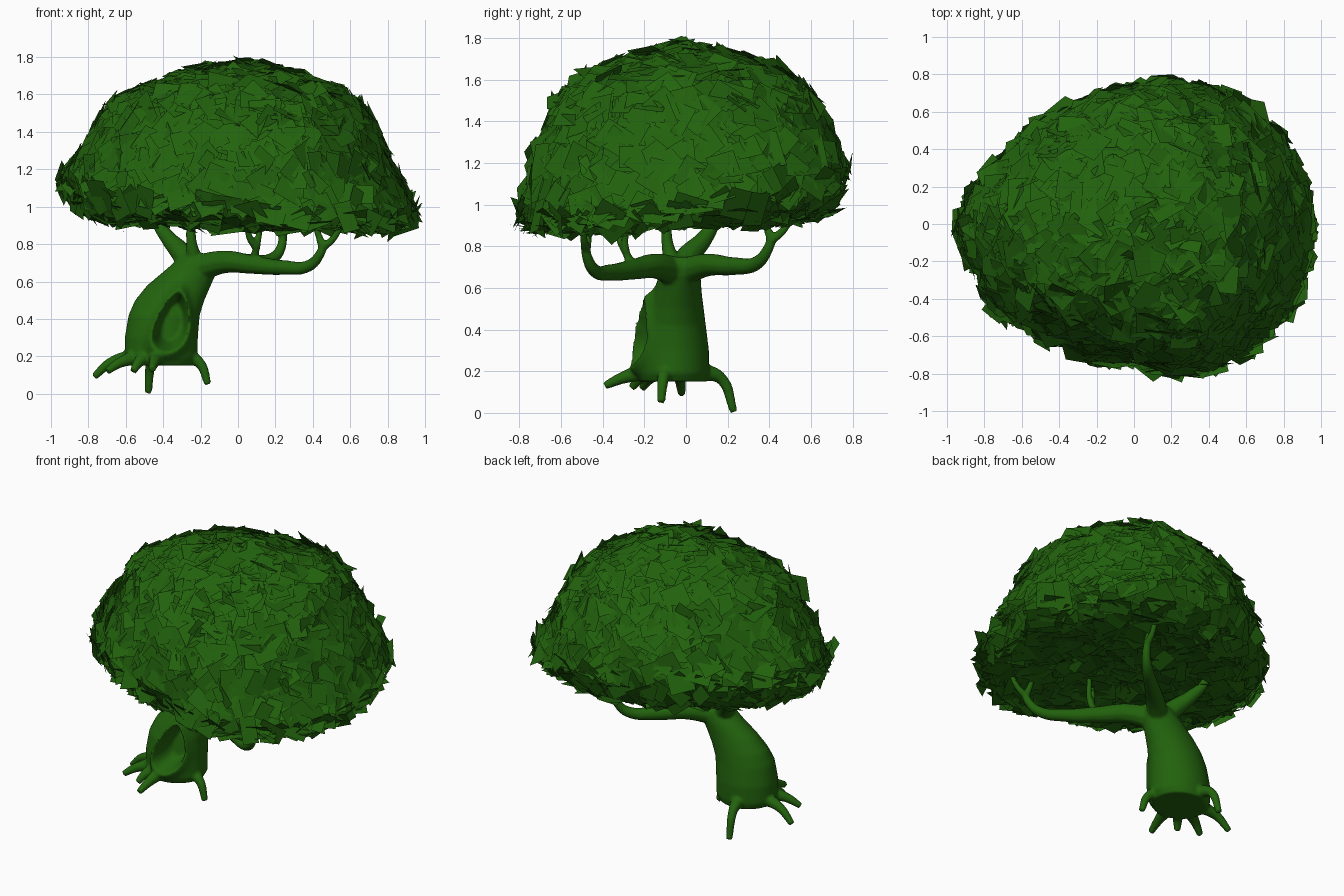
import bpy, bmesh, math, random
from mathutils import Vector, Matrix

random.seed(7)
if "Cube" in bpy.data.objects:
    bpy.data.objects.remove(bpy.data.objects["Cube"])

# One green for wood and leaves
green = bpy.data.materials.new("tree green")
green.use_nodes = True
COLOUR = (0.016, 0.123, 0.004, 1)
green.diffuse_color = COLOUR
green.node_tree.nodes["Principled BSDF"].inputs["Base Color"].default_value = COLOUR


def add_object(name, bm):
    mesh = bpy.data.meshes.new(name)
    bm.to_mesh(mesh)
    bm.free()
    obj = bpy.data.objects.new(name, mesh)
    bpy.context.collection.objects.link(obj)
    mesh.materials.append(green)
    return obj


def sample(table, t):
    """Linear look-up of rows (key, values...) at key t."""
    for a, b in zip(table, table[1:]):
        if t <= b[0]:
            f = (t - a[0]) / (b[0] - a[0])
            return [p + (q - p) * f for p, q in zip(a[1:], b[1:])]
    return list(table[-1][1:])


def loft(bm, rings):
    """Skin closed rings of points and cap both ends."""
    loops = [[bm.verts.new(p) for p in ring] for ring in rings]
    n = len(loops[0])
    for a, b in zip(loops, loops[1:]):
        for i in range(n):
            j = (i + 1) % n
            bm.faces.new((a[i], a[j], b[j], b[i]))
    bm.faces.new(loops[0][::-1])
    bm.faces.new(loops[-1])
    bmesh.ops.recalc_face_normals(bm, faces=bm.faces[:])


# Leaning trunk: height, centre x, centre y, half width, half depth
TRUNK = [(0.15, -0.41, -0.06, 0.17, 0.16), (0.19, -0.41, -0.06, 0.195, 0.17),
         (0.30, -0.41, -0.06, 0.195, 0.17), (0.42, -0.395, -0.06, 0.19, 0.155),
         (0.50, -0.365, -0.05, 0.185, 0.135), (0.58, -0.315, -0.04, 0.17, 0.115),
         (0.66, -0.25, -0.03, 0.14, 0.10), (0.72, -0.21, -0.03, 0.11, 0.09),
         (0.75, -0.19, -0.03, 0.07, 0.06)]


def trunk_point(z, angle):
    cx, cy, rx, ry = sample(TRUNK, z)
    x, y = cx + rx * math.cos(angle), cy + ry * math.sin(angle)
    # Teardrop hollow with a raised lip on the front
    if math.sin(angle) < 0:
        up = (z - 0.385) / 0.145
        width = 0.08 * (1 - 0.35 * up)
        d = math.hypot((x + 0.35 - 0.03 * up) / width, up)
        lip = math.exp(-((d - 1.15) / 0.25) ** 2)
        hole = max(0, min(1, (1.1 - d) / 0.4))
        y += 0.12 * hole - 0.04 * lip * -math.sin(angle)
    return (x, y, z)


bm = bmesh.new()
SEG, LEVELS = 72, 44
loft(bm, [[trunk_point(0.15 + 0.6 * k / LEVELS, 2 * math.pi * i / SEG)
           for i in range(SEG)] for k in range(LEVELS + 1)])
trunk = add_object("trunk_with_roots_and_branches", bm)
wood = [trunk]


def limb(name, points, start, end):
    """Round limb along a smooth path, thinning fastest near its foot."""
    curve = bpy.data.curves.new(name, "CURVE")
    curve.dimensions = "3D"
    curve.bevel_depth = 1
    curve.bevel_resolution = 3
    curve.use_fill_caps = True
    spline = curve.splines.new("BEZIER")
    spline.bezier_points.add(len(points) - 1)
    for i, (bp, p) in enumerate(zip(spline.bezier_points, points)):
        bp.co = p
        bp.handle_left_type = bp.handle_right_type = "AUTO"
        bp.radius = end + (start - end) * (1 - i / (len(points) - 1)) ** 1.5
    obj = bpy.data.objects.new(name, curve)
    bpy.context.collection.objects.link(obj)
    curve.materials.append(green)
    wood.append(obj)


# Roots: each arches out of the base and droops to its tip
base = Vector((-0.41, -0.06, 0.2))
for tip in [(-0.77, -0.02, 0.09), (-0.70, -0.21, 0.12), (-0.56, -0.26, 0.12),
            (-0.46, -0.39, 0.13), (-0.16, -0.12, 0.05), (-0.48, 0.23, 0.005)]:
    tip = Vector(tip)
    out = tip - base
    out.z = 0
    rim = base + out.normalized() * 0.14
    knee = rim.lerp(tip, 0.6)
    knee.z = 0.165
    limb("root", [rim, knee, tip], 0.045, 0.02)

# Long branches to the front and back, with the upright ones
limb("front_branch", [(-0.22, -0.04, 0.67), (-0.07, -0.14, 0.705), (0.08, -0.25, 0.69),
                      (0.24, -0.36, 0.675), (0.38, -0.44, 0.685), (0.44, -0.475, 0.75),
                      (0.46, -0.485, 0.81)], 0.075, 0.022)
limb("back_branch", [(-0.22, -0.03, 0.67), (-0.08, 0.1, 0.71), (0.06, 0.23, 0.705),
                     (0.18, 0.34, 0.72), (0.23, 0.39, 0.78), (0.24, 0.42, 0.86)],
     0.07, 0.022)
limb("left_branch", [(-0.23, -0.04, 0.66), (-0.30, 0.01, 0.75), (-0.38, 0.09, 0.84),
                     (-0.44, 0.14, 0.93), (-0.46, 0.15, 1.02)], 0.08, 0.02)
limb("middle_branch", [(-0.23, -0.06, 0.70), (-0.25, -0.09, 0.82), (-0.25, -0.09, 1.0)],
     0.045, 0.02)
# Twigs forking off them
for path in [[(0.45, -0.48, 0.78), (0.51, -0.49, 0.83), (0.56, -0.5, 0.92)],
             [(0.45, -0.48, 0.79), (0.43, -0.47, 0.85), (0.40, -0.48, 0.94)],
             [(0.07, -0.25, 0.70), (0.10, -0.29, 0.78), (0.12, -0.28, 0.94)],
             [(0.10, -0.29, 0.78), (0.06, -0.32, 0.84), (0.05, -0.34, 0.94)],
             [(0.24, 0.41, 0.83), (0.25, 0.47, 0.88), (0.26, 0.51, 0.95)],
             [(0.24, 0.41, 0.83), (0.22, 0.39, 0.89), (0.18, 0.37, 0.97)]]:
    limb("twig", path, 0.024, 0.016)

# Fuse the wood into one smooth skin
bpy.ops.object.select_all(action="DESELECT")
for obj in wood:
    obj.select_set(True)
bpy.context.view_layer.objects.active = trunk
bpy.ops.object.convert(target="MESH")
bpy.ops.object.join()
remesh = trunk.modifiers.new("fuse", "REMESH")
remesh.mode = "VOXEL"
remesh.voxel_size = 0.009
remesh.use_smooth_shade = True
soften = trunk.modifiers.new("soften", "SMOOTH")
soften.factor = 0.5
soften.iterations = 5

# Crown outline by angle, and its section as (reach, height, tilt)
REACH = [0.98, 0.95, 0.87, 0.77, 0.75, 0.81, 0.97, 0.90, 0.78, 0.77, 0.93, 0.98]
REACH = [(30 * i, r) for i, r in enumerate(REACH + REACH[:1])]
SECTION = [(0.02, 1.765, 0), (0.2, 1.735, 0), (0.4, 1.69, 0.1), (0.6, 1.62, 0.25),
           (0.75, 1.515, 0.4), (0.85, 1.36, 0.6), (0.92, 1.2, 0.9), (0.965, 1.07, 1),
           (0.93, 0.99, 0.8), (0.85, 0.935, 0.45), (0.7, 0.92, 0.25), (0.4, 0.94, 0.1),
           (0.02, 0.96, 0)]


def crown_point(r, z, tilt, degrees):
    reach = sample(REACH, degrees)[0] * r
    a = math.radians(degrees)
    x, y = reach * math.cos(a), reach * math.sin(a)
    lump = 0.015 * math.sin(8 * x + 2) * math.cos(7 * y) * r
    # Shoulders narrow towards the two sides
    slim = 1 - 0.065 * math.sin(math.pi * max(0, min(1, (z - 1.07) / 0.68)))
    return (x * slim, y, z + tilt * (0.12 * y - 0.08 * x) + lump)


bm = bmesh.new()
loft(bm, [[crown_point(*row, 10 * i) for i in range(36)] for row in SECTION])
spots = [(f.calc_area(), [v.co.copy() for v in f.verts], f.normal.copy())
         for f in bm.faces if len(f.verts) == 4]
# Pull the inner mass below the leaves
bm.normal_update()
for v in bm.verts:
    v.co -= v.normal * 0.03
add_object("crown_inner_mass", bm)

# Leaf cards scattered over the crown, lying nearly flat on it
bm = bmesh.new()
for _, c, normal in random.choices(spots, [s[0] for s in spots], k=2000):
    u, v = random.random(), random.random()
    centre = c[0].lerp(c[1], u).lerp(c[3].lerp(c[2], u), v)
    tilt = Vector([random.gauss(0, 0.17) for _ in range(3)])
    facing = (normal + tilt).normalized().to_track_quat("Z", "Y").to_matrix().to_4x4()
    place = (Matrix.Translation(centre + normal * random.uniform(-0.022, 0.014)) @ facing
             @ Matrix.Rotation(random.uniform(0, 2 * math.pi), 4, "Z"))
    w, h = random.uniform(0.06, 0.095), random.uniform(0.045, 0.08)
    bm.faces.new([bm.verts.new(place @ Vector((sx * w, sy * h, 0)))
                  for sx, sy in ((-1, -1), (1, -1), (1, 1), (-1, 1))])
add_object("crown_leaves", bm)
